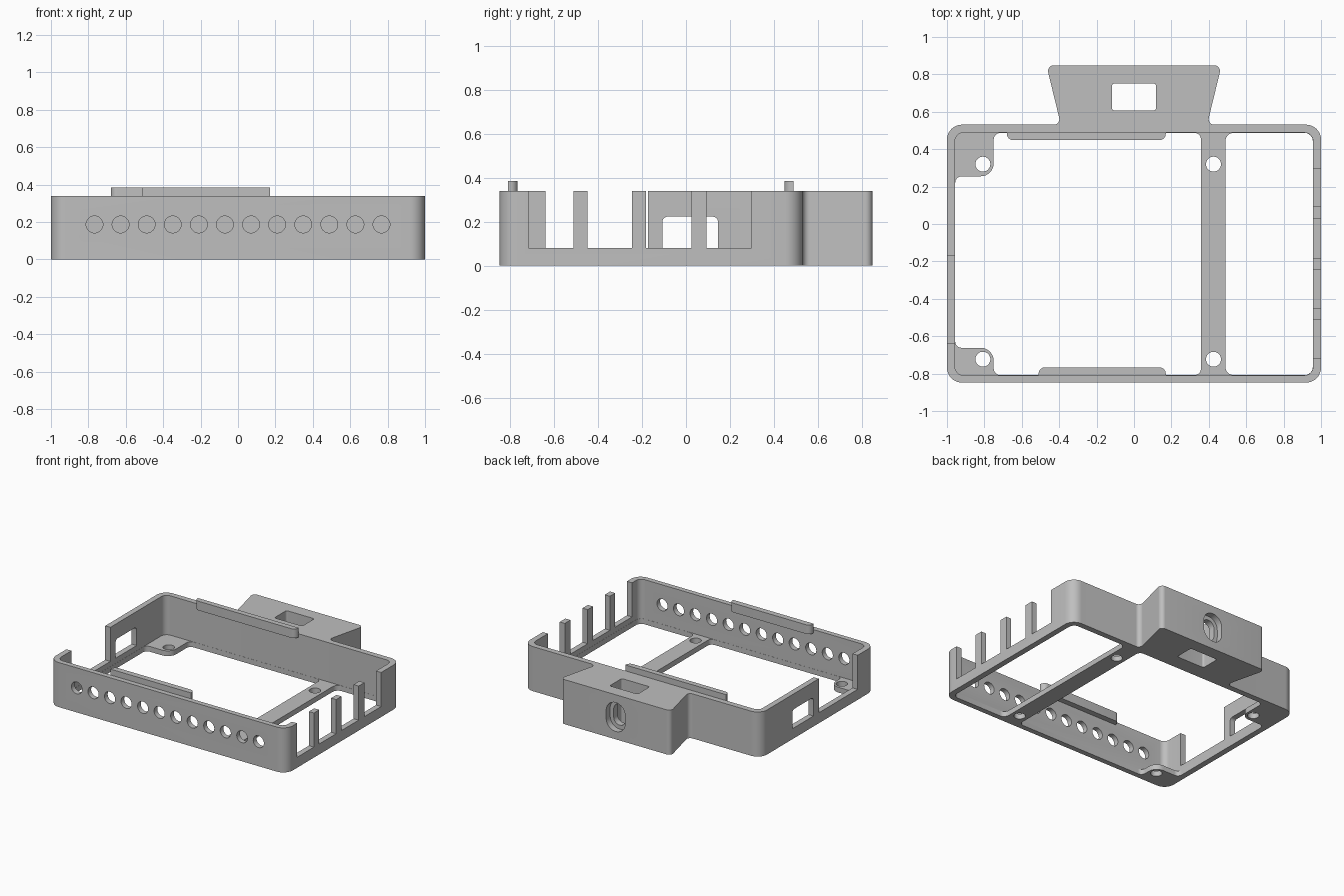
import bpy, bmesh, math
from mathutils import Vector

cube = bpy.data.objects.get("Cube")
if cube:
    bpy.data.objects.remove(cube, do_unlink=True)

grey = bpy.data.materials.new("plain_grey")
grey.use_nodes = True
colour = (0.52, 0.52, 0.52, 1)
grey.diffuse_color = colour
grey.node_tree.nodes["Principled BSDF"].inputs["Base Color"].default_value = colour

HEIGHT, FLOOR, SILL = 0.34, 0.04, 0.08
BACK, FRONT = 0.488, -0.809      # inner wall faces
SIDE = 0.957


def rounded(corners, steps=8):
    """Round each (x, y, radius) corner of a polygon with a tangent arc."""
    out = []
    for i, (x, y, r) in enumerate(corners):
        p = Vector((x, y))
        a = (Vector(corners[i - 1][:2]) - p).normalized()
        b = (Vector(corners[(i + 1) % len(corners)][:2]) - p).normalized()
        if r == 0:
            out.append(p)
            continue
        half = a.angle(b) / 2
        centre = p + (a + b).normalized() * (r / math.sin(half))
        start = p + a * (r / math.tan(half)) - centre
        end = p + b * (r / math.tan(half)) - centre
        sweep = math.atan2(start.x * end.y - start.y * end.x, start.dot(end))
        for k in range(steps + 1):
            t = sweep * k / steps
            c, s = math.cos(t), math.sin(t)
            out.append(centre + Vector((start.x * c - start.y * s,
                                        start.x * s + start.y * c)))
    return out


def rect(x0, x1, y0, y1, r=0.0):
    return rounded([(x0, y0, r), (x1, y0, r), (x1, y1, r), (x0, y1, r)])


def circle(x, y, r, n=32):
    return [Vector((x + r * math.cos(math.tau * k / n),
                    y + r * math.sin(math.tau * k / n))) for k in range(n)]


def prism(name, outline, lo, hi, axis="z"):
    """Extrude an outline along an axis."""
    place = {"z": lambda p, h: (p.x, p.y, h),
             "y": lambda p, h: (p.x, h, p.y),
             "x": lambda p, h: (h, p.x, p.y)}[axis]
    bm = bmesh.new()
    low = [bm.verts.new(place(p, lo)) for p in outline]
    high = [bm.verts.new(place(p, hi)) for p in outline]
    bm.faces.new(low)
    bm.faces.new(high)
    for i in range(len(low)):
        bm.faces.new((low[i - 1], low[i], high[i], high[i - 1]))
    bmesh.ops.recalc_face_normals(bm, faces=bm.faces)
    mesh = bpy.data.meshes.new(name)
    bm.to_mesh(mesh)
    bm.free()
    mesh.materials.append(grey)
    obj = bpy.data.objects.new(name, mesh)
    bpy.context.collection.objects.link(obj)
    return obj


def activate(obj):
    bpy.ops.object.select_all(action="DESELECT")
    obj.select_set(True)
    bpy.context.view_layer.objects.active = obj


def cut(target, outline, lo, hi, axis="z"):
    cutter = prism("cutter", outline, lo, hi, axis)
    cutter.hide_render = True
    mod = target.modifiers.new("cut", "BOOLEAN")
    mod.operation, mod.solver, mod.object = "DIFFERENCE", "EXACT", cutter
    activate(target)
    bpy.ops.object.modifier_apply(modifier=mod.name)
    bpy.data.objects.remove(cutter, do_unlink=True)


# Tray body with the flared connector block on the back
right_half = [(1, -0.848, 0.08), (1, 0.531, 0.08),
              (0.391, 0.531, 0.03), (0.468, 0.848, 0.03)]
left_half = [(-x, y, r) for x, y, r in reversed(right_half)]
body = prism("tray_body", rounded(right_half + left_half), 0, HEIGHT)

# Cavity above the thin floor
cut(body, rect(-SIDE, SIDE, FRONT, BACK, 0.045), FLOOR, 1)

# Floor openings, leaving a cross bar and two corner tabs
e = 0.001
back, front, side = BACK - e, FRONT + e, SIDE - e
cut(body, rect(0.489, side, front, back, 0.044), -1, 0.06)
cut(body, rounded([(0.358, front, 0.035), (0.358, back, 0.035),
                   (-0.75, back, 0.035), (-0.75, 0.255, 0.07),
                   (-side, 0.255, 0.035), (-side, -0.662, 0.035),
                   (-0.75, -0.662, 0.07), (-0.75, front, 0.035)]), -1, 0.06)

# Screw holes
for x in (-0.808, 0.425):
    for y in (-0.723, 0.32):
        cut(body, circle(x, y, 0.04), -1, 0.06)

# Gaps in the left wall, leaving three posts
for y0, y1 in ((-0.717, -0.513), (-0.449, -0.245), (-0.181, 0.026), (0.094, 0.297)):
    cut(body, rect(y0, y1, SILL, 1), 0.9, 1.1, "x")

# Gap and window in the right wall
cut(body, rect(-0.64, -0.172, SILL, 1), -1.1, -0.9, "x")
cut(body, rounded([(-0.108, SILL, 0), (0.146, SILL, 0),
                   (0.146, 0.223, 0.025), (-0.108, 0.223, 0.025)]),
    -1.1, -0.9, "x")

# Row of vent holes in the front wall
for i in range(12):
    cut(body, circle((i - 5.5) * 0.1395, 0.187, 0.045), -1, -0.75, "y")

# Connector block: pocket, stepped slot and blind hole
cut(body, rect(-0.118, 0.118, 0.606, 0.752, 0.015), -1, 1)
cut(body, rect(-0.08, 0.08, 0.06, 0.28, 0.079), 0.8, 1, "y")
cut(body, rect(-0.05, 0.05, 0.09, 0.25, 0.049), 0.7, 0.9, "y")
cut(body, circle(0, 0.17, 0.04), 0.56, 0.65, "y")

# Locating rails inside the front and back walls
front_rail = prism("front_rail", rounded([
    (-0.51, FRONT - e, 0), (0.17, FRONT - e, 0),
    (0.17, -0.766, 0.035), (-0.51, -0.766, 0.035)]), 0.315, 0.385)
back_rail = prism("back_rail", rounded([
    (-0.68, 0.448, 0.035), (0.17, 0.448, 0.035),
    (0.17, BACK + e, 0), (-0.68, BACK + e, 0)]), 0.315, 0.385)

for obj in (body, front_rail, back_rail):
    activate(obj)
    bpy.ops.object.shade_smooth_by_angle(angle=math.radians(30))
